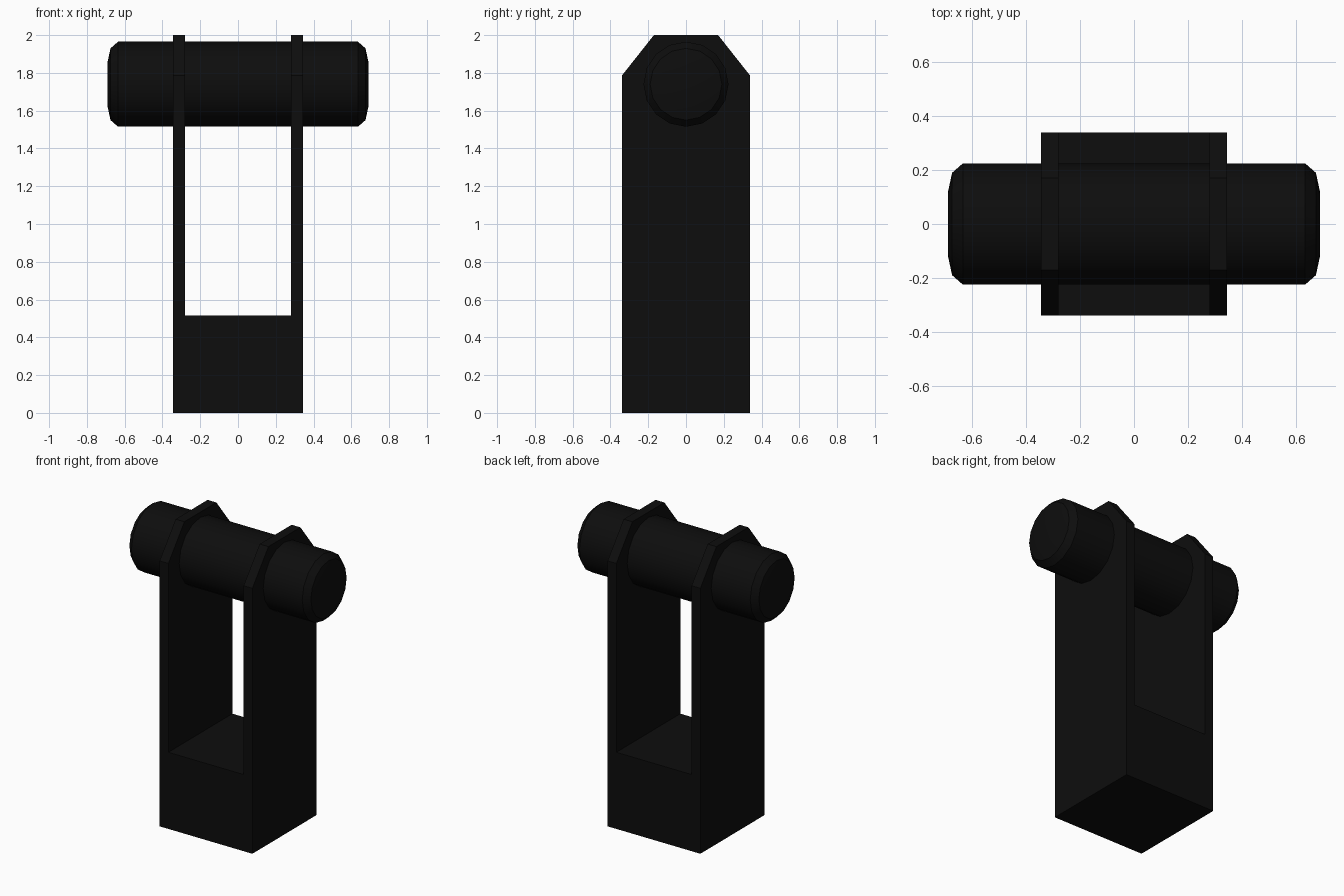
import bpy, bmesh, math
from mathutils import Matrix, Vector

if "Cube" in bpy.data.objects:
    bpy.data.objects.remove(bpy.data.objects["Cube"])

dark = bpy.data.materials.new("dark_metal")
dark.diffuse_color = (0.004, 0.004, 0.004, 1)
dark.use_nodes = True
dark.node_tree.nodes["Principled BSDF"].inputs["Base Color"].default_value = dark.diffuse_color


def finish(bm, name):
    bmesh.ops.recalc_face_normals(bm, faces=bm.faces[:])
    mesh = bpy.data.meshes.new(name)
    bm.to_mesh(mesh)
    bm.free()
    mesh.materials.append(dark)
    obj = bpy.data.objects.new(name, mesh)
    bpy.context.collection.objects.link(obj)
    return obj


# Fork: U-shaped front profile pushed through the depth
W, INNER, D, FLOOR, TOP = 0.345, 0.28, 0.34, 0.515, 2.0
half = [(W, 0), (W, TOP), (INNER, TOP), (INNER, FLOOR)]
outline = half + [(-x, z) for x, z in reversed(half)]
bm = bmesh.new()
face = bm.faces.new([bm.verts.new((x, -D, z)) for x, z in outline])
ext = bmesh.ops.extrude_face_region(bm, geom=[face])
moved = [v for v in ext["geom"] if isinstance(v, bmesh.types.BMVert)]
bmesh.ops.translate(bm, vec=(0, 2 * D, 0), verts=moved)
bmesh.ops.recalc_face_normals(bm, faces=bm.faces[:])

# Slanted corners at the top of both prongs, front and back
for side in (-1, 1):
    cut = bmesh.ops.bisect_plane(
        bm, geom=bm.verts[:] + bm.edges[:] + bm.faces[:],
        plane_co=Vector((0, side * D, 1.785)),
        plane_no=Vector((0, side * 0.215, 0.17)).normalized(), clear_outer=True)
    rim = [e for e in bm.edges if e.is_boundary]
    bmesh.ops.holes_fill(bm, edges=rim, sides=0)
finish(bm, "fork")

# Roller: rounded-end profile (x, radius) spun around the x axis
end = [(0.69, 0.0), (0.69, 0.12), (0.675, 0.19), (0.635, 0.225)]
profile = end + [(-x, r) for x, r in reversed(end)]
bm = bmesh.new()
verts = [bm.verts.new((x, 0, r)) for x, r in profile]
edges = [bm.edges.new(pair) for pair in zip(verts, verts[1:])]
bmesh.ops.spin(bm, geom=verts + edges, cent=(0, 0, 0), axis=(1, 0, 0),
               angle=math.tau, steps=16, use_duplicate=False)
bmesh.ops.remove_doubles(bm, verts=bm.verts[:], dist=0.0005)
bmesh.ops.transform(bm, matrix=Matrix.Translation((0, 0, 1.74)), verts=bm.verts[:])
roller = finish(bm, "roller")

bpy.ops.object.select_all(action='DESELECT')
roller.select_set(True)
bpy.context.view_layer.objects.active = roller
bpy.ops.object.shade_smooth_by_angle(angle=math.radians(30))
